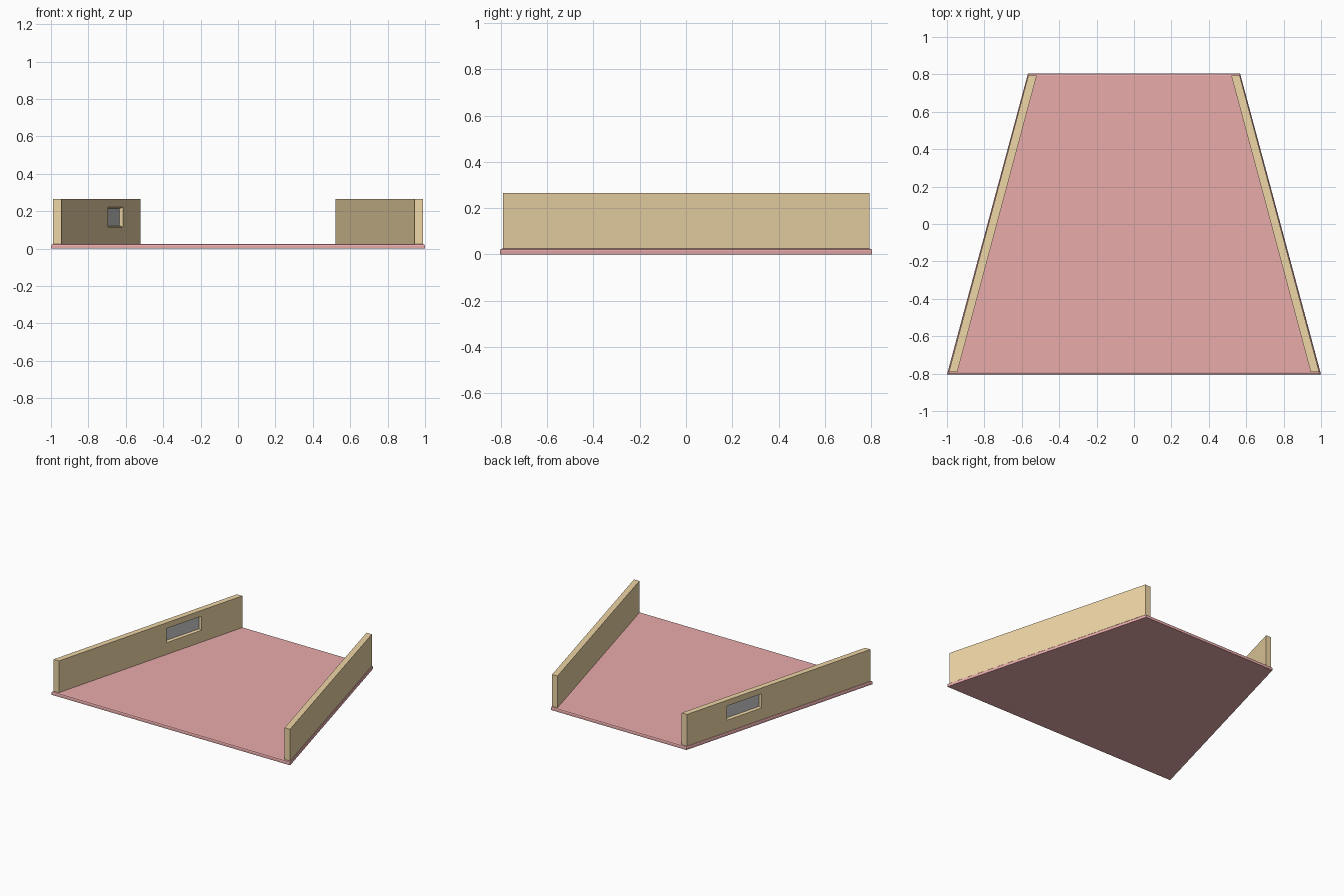
import bpy, bmesh, math
from mathutils import Matrix

if "Cube" in bpy.data.objects:
    bpy.data.objects.remove(bpy.data.objects["Cube"])

SLANT = math.radians(15)


def material(name, colour):
    m = bpy.data.materials.new(name)
    m.diffuse_color = colour
    m.use_nodes = True
    m.node_tree.nodes["Principled BSDF"].inputs["Base Color"].default_value = m.diffuse_color
    return m


def loft(name, rings, mat=None, bevel_top=0):
    """Closed solid through a list of four-cornered rings."""
    bm = bmesh.new()
    loops = [[bm.verts.new(p) for p in ring] for ring in rings]
    for a, b in zip(loops, loops[1:]):
        for i in range(4):
            j = (i + 1) % 4
            bm.faces.new((a[i], a[j], b[j], b[i]))
    bm.faces.new(loops[0][::-1])
    top = bm.faces.new(loops[-1])
    bmesh.ops.recalc_face_normals(bm, faces=bm.faces)
    if bevel_top:
        bmesh.ops.bevel(bm, geom=list(top.edges), offset=bevel_top,
                        segments=2, profile=0.5, affect='EDGES')
    me = bpy.data.meshes.new(name)
    bm.to_mesh(me)
    bm.free()
    ob = bpy.data.objects.new(name, me)
    bpy.context.collection.objects.link(ob)
    if mat:
        me.materials.append(mat)
    return ob


def prism(name, outline, z0, z1, mat, bevel_top=0):
    return loft(name, [[(x, y, z) for x, y in outline] for z in (z0, z1)],
                mat, bevel_top)


def rect(x, hy, hz):
    return [(x, -hy, -hz), (x, hy, -hz), (x, hy, hz), (x, -hy, hz)]


red = material("floor_red", (0.82, 0.41, 0.41, 1))
tan = material("wall_tan", (0.86, 0.67, 0.38, 1))

# Tapered floor slab with softened top edge
prism("floor", [(-1, -0.805), (1, -0.805), (0.567, 0.805), (-0.567, 0.805)],
      0, 0.025, red, 0.01)

# Slanted side walls
walls = {}
for name, s in (("left_wall", -1), ("right_wall", 1)):
    outline = [(s * 0.99, -0.792), (s * 0.945, -0.792),
               (s * 0.52, 0.794), (s * 0.565, 0.794)]
    walls[name] = prism(name, outline, 0.025, 0.265, tan)

# Window opening with splayed reveals, cut through the left wall
place = Matrix.Translation((-0.676, 0.295, 0.168)) @ Matrix.Rotation(-SLANT, 4, 'Z')
cutter = loft("window_cutter", [rect(x, 0.148 + g, 0.046 + g) for x, g in
              ((-0.032, 0.012), (-0.006, 0), (0.006, 0), (0.032, 0.012))])
cutter.matrix_world = place
cutter.hide_render = True
wall = walls["left_wall"]
mod = wall.modifiers.new("window", 'BOOLEAN')
mod.operation = 'DIFFERENCE'
mod.solver = 'EXACT'
mod.object = cutter
bpy.context.view_layer.objects.active = wall
bpy.ops.object.modifier_apply(modifier=mod.name)
bpy.data.objects.remove(cutter)

# Grey window pane
pane = loft("window_pane", [rect(x, 0.149, 0.047) for x in (-0.005, 0.005)])
pane.matrix_world = place
